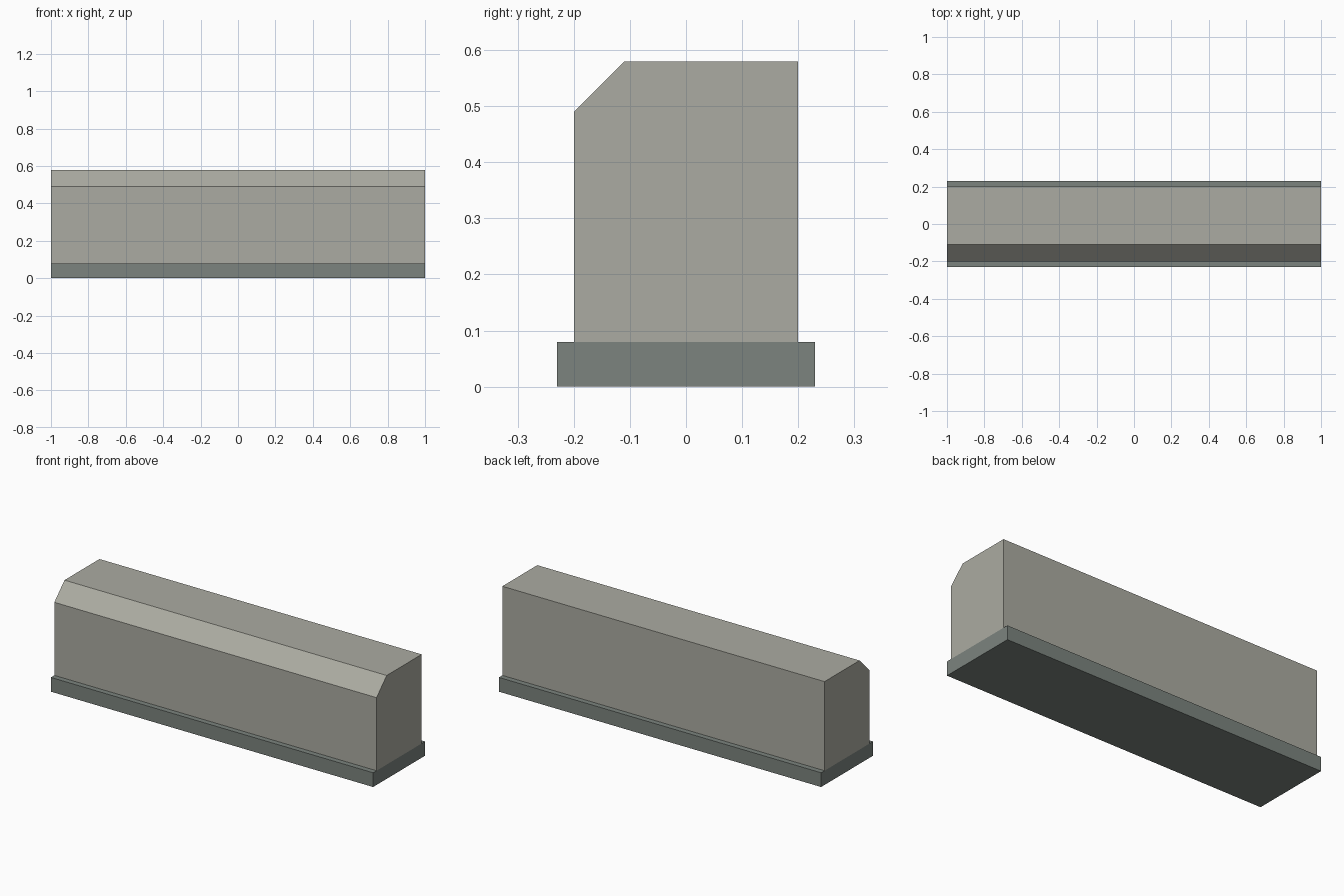
import bpy
import bmesh

if "Cube" in bpy.data.objects:
    bpy.data.objects.remove(bpy.data.objects["Cube"])


def material(name, color):
    mat = bpy.data.materials.new(name)
    mat.diffuse_color = (*color, 1.0)
    mat.use_nodes = True
    mat.node_tree.nodes["Principled BSDF"].inputs["Base Color"].default_value = mat.diffuse_color
    return mat


def extrude_along_x(name, profile, half_length, mat):
    """Closed prism from a (y, z) profile, centred on x = 0."""
    bm = bmesh.new()
    face = bm.faces.new([bm.verts.new((-half_length, y, z)) for y, z in profile])
    result = bmesh.ops.extrude_face_region(bm, geom=[face])
    moved = [v for v in result["geom"] if isinstance(v, bmesh.types.BMVert)]
    bmesh.ops.translate(bm, verts=moved, vec=(2 * half_length, 0, 0))
    bmesh.ops.recalc_face_normals(bm, faces=bm.faces)
    mesh = bpy.data.meshes.new(name)
    bm.to_mesh(mesh)
    bm.free()
    mesh.materials.append(mat)
    obj = bpy.data.objects.new(name, mesh)
    bpy.context.collection.objects.link(obj)
    return obj


stone = material("warm grey stone", (0.41, 0.41, 0.36))
dark_stone = material("dark green grey stone", (0.20, 0.23, 0.21))

# Plinth: low slab slightly wider than the wall
extrude_along_x("plinth", [(-0.23, 0), (0.23, 0), (0.23, 0.08), (-0.23, 0.08)],
                1.0, dark_stone)

# Wall: block with the front top edge chamfered
extrude_along_x("wall_block", [(-0.20, 0.08), (0.20, 0.08), (0.20, 0.58),
                               (-0.11, 0.58), (-0.20, 0.49)], 1.0, stone)
